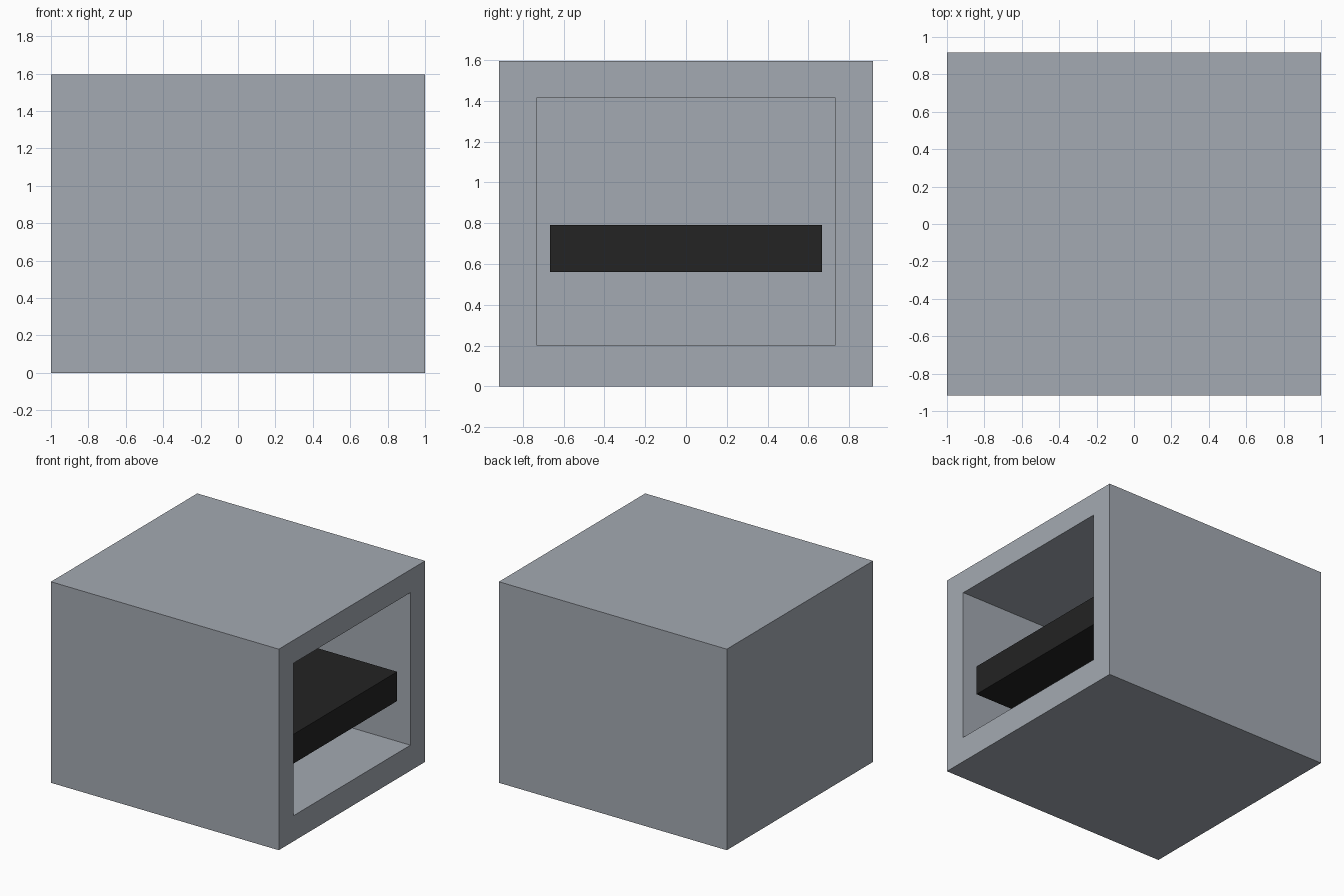
import bpy
import bmesh
from mathutils import Vector

default = bpy.data.objects.get("Cube")
if default:
    bpy.data.objects.remove(default, do_unlink=True)


def make_material(name, rgb):
    mat = bpy.data.materials.new(name)
    mat.use_nodes = True
    mat.diffuse_color = (*rgb, 1)
    mat.node_tree.nodes["Principled BSDF"].inputs["Base Color"].default_value = (*rgb, 1)
    return mat


def box_mesh(low, high):
    """Box between two opposite corners."""
    low, high = Vector(low), Vector(high)
    bm = bmesh.new()
    bmesh.ops.create_cube(bm, size=1)
    bmesh.ops.scale(bm, vec=high - low, verts=bm.verts)
    bmesh.ops.translate(bm, vec=(low + high) / 2, verts=bm.verts)
    return bm


def finish(bm, name, mat):
    bmesh.ops.recalc_face_normals(bm, faces=bm.faces)
    mesh = bpy.data.meshes.new(name)
    bm.to_mesh(mesh)
    bm.free()
    mesh.materials.append(mat)
    obj = bpy.data.objects.new(name, mesh)
    bpy.context.collection.objects.link(obj)
    return obj


grey = make_material("cool_grey", (0.37, 0.40, 0.445))
black = make_material("soft_black", (0.017, 0.017, 0.017))

HALF_X, HALF_Y, HEIGHT = 1.0, 0.917, 1.595
OPEN_Y, OPEN_LOW, OPEN_HIGH = 0.733, 0.203, 1.413
CAVITY_BACK = -0.82

# Housing: a block whose left face is inset to a rim and pushed in as a cavity
bm = box_mesh((-HALF_X, -HALF_Y, 0), (HALF_X, HALF_Y, HEIGHT))
side = max(bm.faces, key=lambda f: f.calc_center_median().x)
bmesh.ops.inset_individual(bm, faces=[side], thickness=0.1)
for v in side.verts:
    v.co.y = OPEN_Y if v.co.y > 0 else -OPEN_Y
    v.co.z = OPEN_HIGH if v.co.z > HEIGHT / 2 else OPEN_LOW
pushed = bmesh.ops.extrude_discrete_faces(bm, faces=[side])["faces"][0]
for v in pushed.verts:
    v.co.x = CAVITY_BACK
bmesh.ops.remove_doubles(bm, verts=bm.verts, dist=0.0001)
finish(bm, "housing", grey)

# Shelf: a slab reaching from the cavity's back wall almost to the opening
finish(box_mesh((CAVITY_BACK, -0.667, 0.56), (0.93, 0.667, 0.792)), "shelf", black)
